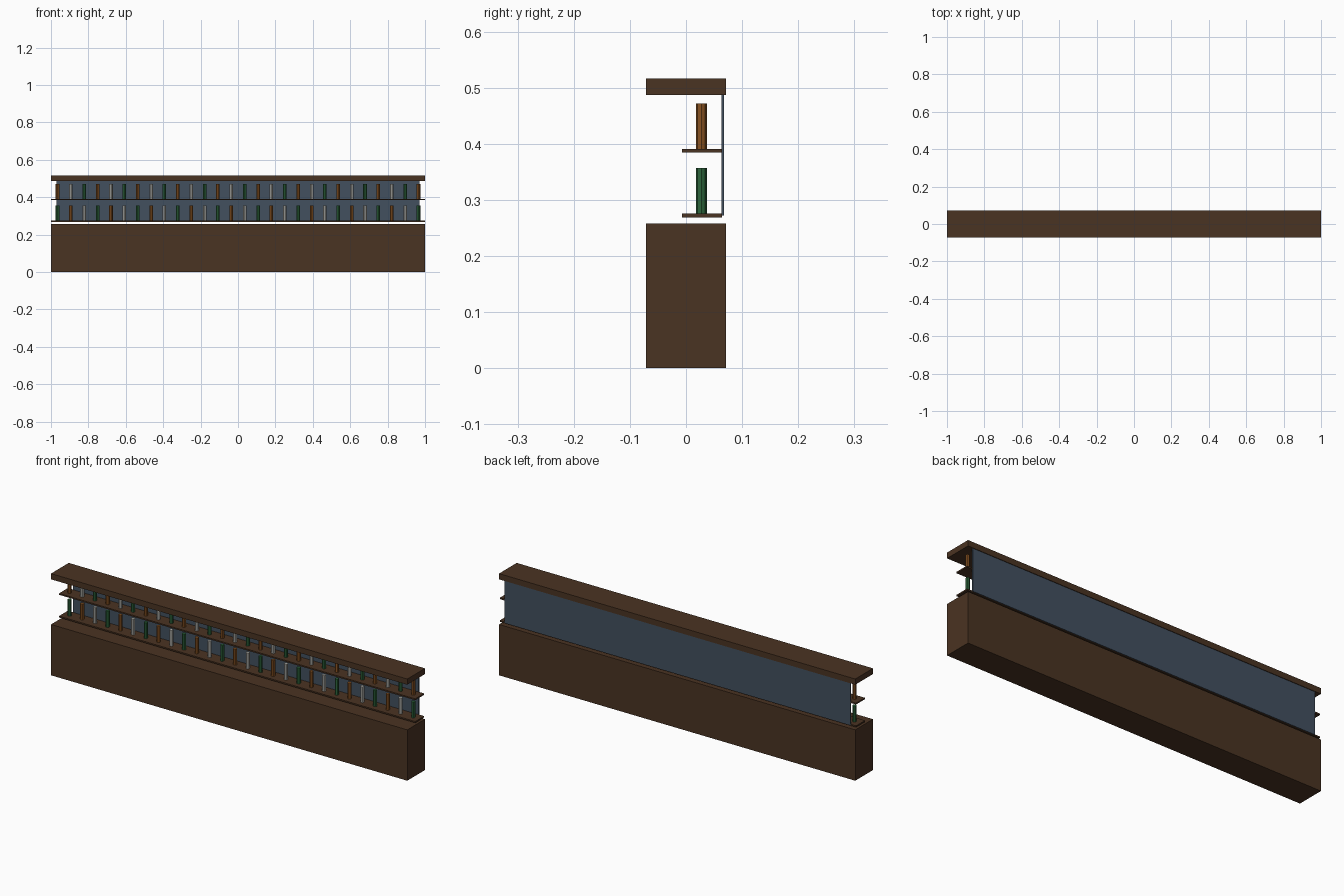
import bpy
from mathutils import Vector

if "Cube" in bpy.data.objects:
    bpy.data.objects.remove(bpy.data.objects["Cube"], do_unlink=True)


def linear(c):
    c /= 255
    return c / 12.92 if c <= 0.04045 else ((c + 0.055) / 1.055) ** 2.4


def material(name, r, g, b):
    color = (linear(r), linear(g), linear(b), 1)
    mat = bpy.data.materials.new(name)
    mat.use_nodes = True
    mat.diffuse_color = color
    mat.node_tree.nodes["Principled BSDF"].inputs["Base Color"].default_value = color
    return mat


wood = material("dark wood", 74, 51, 34)
mirror = material("blue grey mirror", 66, 80, 95)
green = material("green glass", 45, 102, 60)
amber = material("amber glass", 138, 84, 34)
clear = material("clear glass", 184, 184, 178)


def box(name, mat, half_x, y, z):
    """Box centred on x, spanning the given y and z ranges."""
    low = Vector((-half_x, y[0], z[0]))
    high = Vector((half_x, y[1], z[1]))
    bpy.ops.mesh.primitive_cube_add(size=1, location=(low + high) / 2)
    ob = bpy.context.object
    ob.name = name
    ob.scale = high - low
    bpy.ops.object.transform_apply(location=False, rotation=False, scale=True)
    ob.data.materials.append(mat)


def bottle_row(name, floor, colors, count=28, reach=0.965, height=0.081):
    """Evenly spaced bottles that cycle through the colours."""
    for i in range(count):
        x = -reach + 2 * reach * i / (count - 1)
        bpy.ops.mesh.primitive_cylinder_add(
            vertices=8, radius=0.0095, depth=height,
            location=(x, 0.0275, floor + height / 2))
        ob = bpy.context.object
        ob.name = f"{name}_{i + 1}"
        ob.data.materials.append(colors[i % 3])


# Cabinet base and top canopy
box("cabinet_base", wood, 1, (-0.071, 0.071), (0, 0.258))
box("top_canopy", wood, 1, (-0.071, 0.071), (0.487, 0.516))

# Mirror behind the shelves
box("back_mirror", mirror, 0.97, (0.063, 0.068), (0.272, 0.487))

# Two shelves with their bottles
box("lower_shelf", wood, 1, (-0.007, 0.0645), (0.269, 0.276))
box("upper_shelf", wood, 1, (-0.007, 0.0645), (0.384, 0.391))
bottle_row("lower_bottle", 0.276, (green, amber, clear))
bottle_row("upper_bottle", 0.391, (amber, clear, green))
